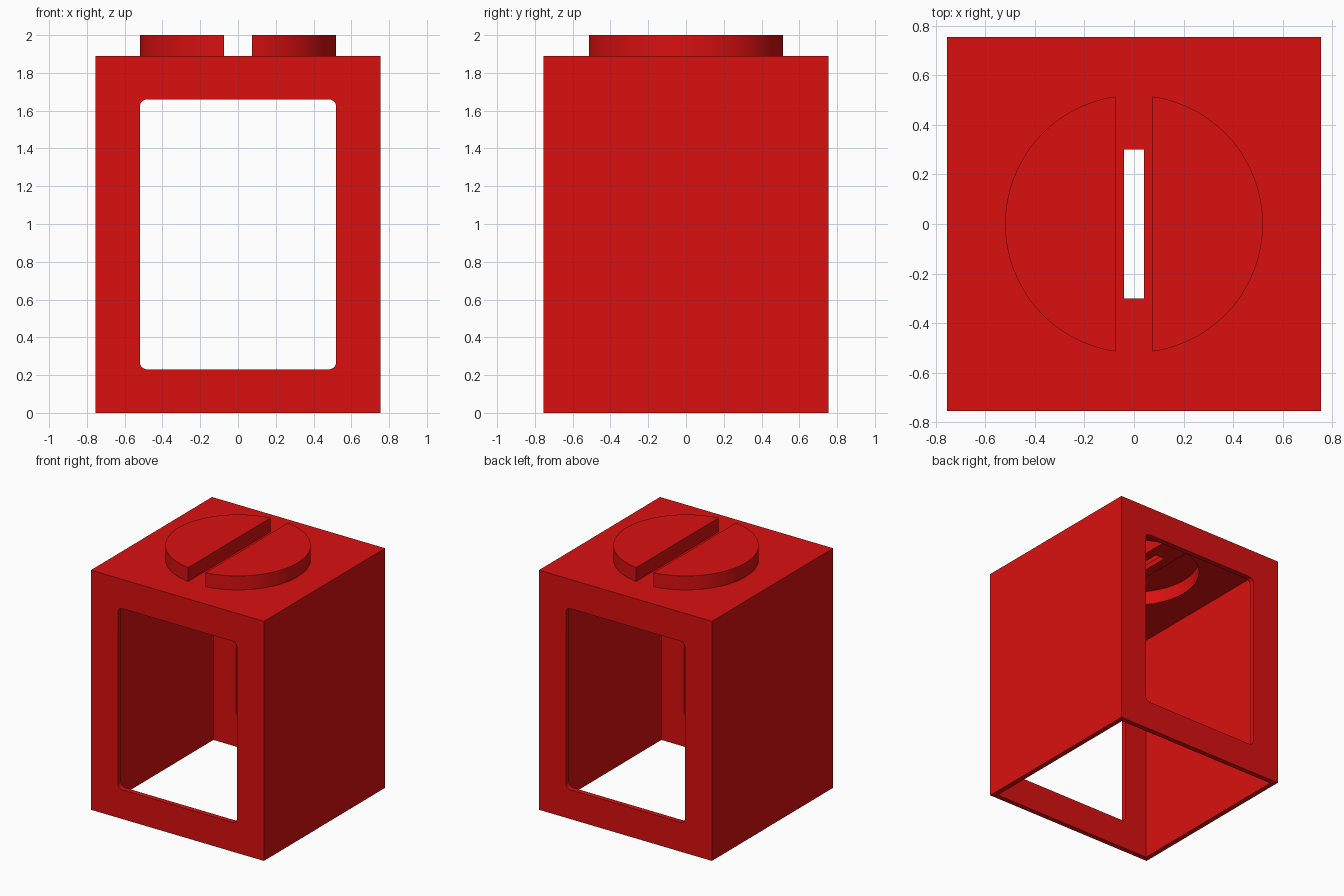
import bpy, bmesh, math
from mathutils import Vector

if "Cube" in bpy.data.objects:
    bpy.data.objects.remove(bpy.data.objects["Cube"])

W, H, T = 0.755, 1.89, 0.04      # half width, body height, wall thickness
R, GAP = 0.52, 0.075             # stud radius, half gap between the studs

red = bpy.data.materials.new("red_plastic")
red.diffuse_color = (0.7, 0.005, 0.005, 1)
red.use_nodes = True
red.node_tree.nodes["Principled BSDF"].inputs["Base Color"].default_value = red.diffuse_color


def prism(name, points, depth):
    """Extrude a closed 3D outline along a vector."""
    bm = bmesh.new()
    face = bm.faces.new([bm.verts.new(p) for p in points])
    new = bmesh.ops.extrude_face_region(bm, geom=[face])["geom"]
    verts = [v for v in new if isinstance(v, bmesh.types.BMVert)]
    bmesh.ops.translate(bm, verts=verts, vec=Vector(depth))
    bmesh.ops.recalc_face_normals(bm, faces=bm.faces)
    mesh = bpy.data.meshes.new(name)
    bm.to_mesh(mesh)
    bm.free()
    mesh.materials.append(red)
    ob = bpy.data.objects.new(name, mesh)
    bpy.context.collection.objects.link(ob)
    return ob


def box(name, hx, hy, z0, z1):
    pts = [(-hx, -hy, z0), (hx, -hy, z0), (hx, hy, z0), (-hx, hy, z0)]
    return prism(name, pts, (0, 0, z1 - z0))


def half_disc(name, side, r, inset, z0, z1, n=32):
    """Circle segment lying beyond x = inset on the given side."""
    a = math.acos(inset / r)
    angles = [-a + 2 * a * i / n for i in range(n + 1)]
    pts = [(side * r * math.cos(t), r * math.sin(t), z0) for t in angles]
    return prism(name, pts, (0, 0, z1 - z0))


def combine(target, other, operation):
    mod = target.modifiers.new(operation, 'BOOLEAN')
    mod.operation, mod.solver, mod.object = operation, 'EXACT', other
    bpy.context.view_layer.objects.active = target
    bpy.ops.object.modifier_apply(modifier=mod.name)
    bpy.data.objects.remove(other)


# Outer body with two raised half discs on top
body = box("window_block", W, W, 0, H)
for side in (-1, 1):
    combine(body, half_disc("stud", side, R, GAP, H - 0.02, 2.0), 'UNION')

# Hollow interior, open at the bottom
combine(body, box("interior", W - T, W - T, -0.1, H - T), 'DIFFERENCE')

# Hollow undersides of the half discs
for side in (-1, 1):
    combine(body, half_disc("stud_recess", side, R - T, GAP + T, H - T - 0.05, 2.0 - T),
            'DIFFERENCE')

# Rounded window through the front and back walls
cx, z0, z1, r = 0.52, 0.23, 1.66, 0.04
outline = []
for k, (x, z) in enumerate([(cx - r, z1 - r), (r - cx, z1 - r), (r - cx, z0 + r), (cx - r, z0 + r)]):
    for i in range(7):
        t = math.radians(90 * k + 15 * i)
        outline.append((x + r * math.cos(t), -1, z + r * math.sin(t)))
combine(body, prism("window", outline, (0, 2, 0)), 'DIFFERENCE')

# Narrow slot between the half discs
combine(body, box("slot", 0.04, 0.3, H - 0.15, 2.1), 'DIFFERENCE')

bpy.ops.object.select_all(action='DESELECT')
body.select_set(True)
bpy.context.view_layer.objects.active = body
bpy.ops.object.shade_smooth_by_angle(angle=math.radians(30))
